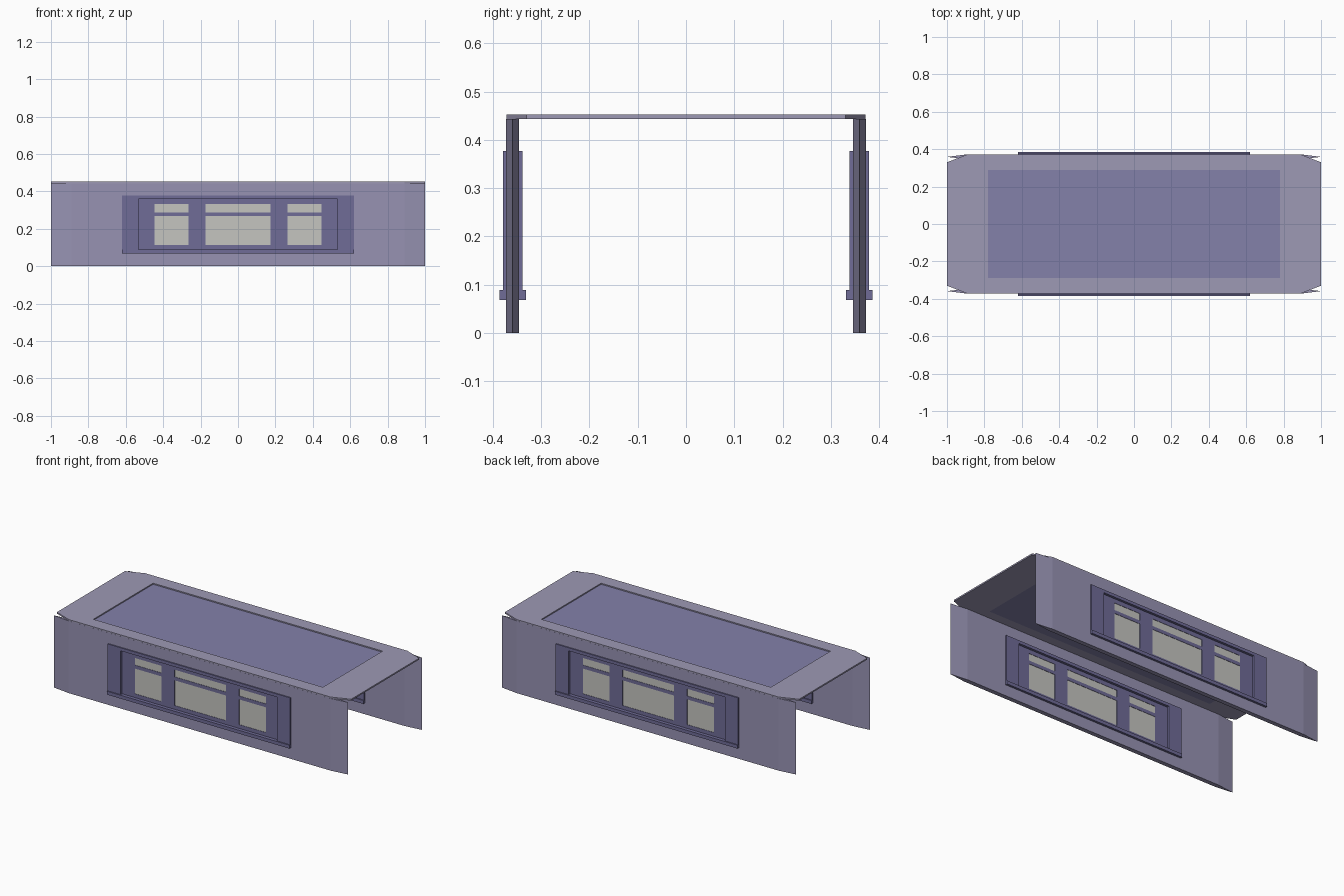
import bpy, bmesh

if "Cube" in bpy.data.objects:
    bpy.data.objects.remove(bpy.data.objects["Cube"])

WALL_Y = -0.359      # centre plane of the front wall


def material(name, rgb):
    m = bpy.data.materials.new(name)
    m.diffuse_color = (*rgb, 1)
    m.use_nodes = True
    m.node_tree.nodes["Principled BSDF"].inputs["Base Color"].default_value = m.diffuse_color
    return m


WALL = material("wall_paint", (0.31, 0.29, 0.45))
ROOF = material("roof_paint", (0.34, 0.32, 0.46))
TRIM = material("trim_paint", (0.16, 0.15, 0.31))
PANEL = material("panel_paint", (0.23, 0.22, 0.40))
GLASS = material("pane_grey", (0.56, 0.56, 0.53))


def finish(name, bm, mat, mirror=True):
    bmesh.ops.remove_doubles(bm, verts=bm.verts, dist=1e-5)
    bmesh.ops.dissolve_degenerate(bm, edges=bm.edges, dist=1e-5)
    bmesh.ops.recalc_face_normals(bm, faces=bm.faces)
    me = bpy.data.meshes.new(name)
    bm.to_mesh(me)
    bm.free()
    me.materials.append(mat)
    ob = bpy.data.objects.new(name, me)
    bpy.context.collection.objects.link(ob)
    if mirror:
        mod = ob.modifiers.new("other_side", 'MIRROR')
        mod.use_axis = (False, True, False)
    return ob


def thicken(bm, vec):
    """Extrude all faces along vec, keeping the first layer as the other side."""
    faces = bm.faces[:]
    ext = bmesh.ops.extrude_face_region(bm, geom=faces, use_keep_orig=True)
    verts = [v for v in ext['geom'] if isinstance(v, bmesh.types.BMVert)]
    bmesh.ops.translate(bm, verts=verts, vec=vec)


def plate(name, xs, zs, holes, half, mat, wedge=False):
    """Upright plate on a grid of cuts; cells listed in holes stay open."""
    bm = bmesh.new()
    grid = [[bm.verts.new((x, WALL_Y - half, z)) for z in zs] for x in xs]
    for i in range(len(xs) - 1):
        for j in range(len(zs) - 1):
            if (i, j) not in holes:
                bm.faces.new((grid[i][j], grid[i + 1][j],
                              grid[i + 1][j + 1], grid[i][j + 1]))
    for v in [v for v in bm.verts if not v.link_faces]:
        bm.verts.remove(v)
    thicken(bm, (0, 2 * half, 0))
    if wedge:      # pinch both ends to an edge
        for v in bm.verts:
            if abs(v.co.x) > 0.99:
                v.co.y = WALL_Y
    return finish(name, bm, mat)


def mirrored(values):
    return [-v for v in reversed(values)] + list(values)


# Side walls with knife-edge ends and a window opening
plate("side_wall", mirrored([0.62, 0.89, 1.0]), [0, 0.068, 0.377, 0.443],
      {(2, 1)}, 0.0135, WALL, wedge=True)

# Window casing: two jambs and a head, standing on the sill
plate("window_casing", mirrored([0.532, 0.62]), [0.089, 0.358, 0.377],
      {(1, 0)}, 0.0205, TRIM)
plate("window_sill", mirrored([0.62]), [0.068, 0.089], set(), 0.027, TRIM)

# Recessed sash with three bays, each split by a transom bar
bays = mirrored([0.175, 0.264, 0.446])
plate("window_sash", mirrored([0.175, 0.264, 0.446, 0.532]),
      [0.089, 0.112, 0.267, 0.288, 0.332, 0.358],
      {(i, j) for i in (1, 3, 5) for j in (1, 3)}, 0.006, TRIM)
for label, k in (("left", 0), ("middle", 2), ("right", 4)):
    for part, z in (("lower", [0.112, 0.267]), ("upper", [0.288, 0.332])):
        plate(f"{label}_{part}_pane", bays[k:k + 2], z, set(), 0.004, GLASS)

# Roof rim: octagon with a rectangular opening
bm = bmesh.new()
outer = [(0.89, -0.372), (1, -0.33), (1, 0.33), (0.89, 0.372),
         (-0.89, 0.372), (-1, 0.33), (-1, -0.33), (-0.89, -0.372)]
inner = [(0.78, -0.29), (0.78, 0.29), (-0.78, 0.29), (-0.78, -0.29)]
o = [bm.verts.new((x, y, 0.443)) for x, y in outer]
n = [bm.verts.new((x, y, 0.443)) for x, y in inner]
for i in range(4):
    a, b, c = o[2 * i], o[2 * i + 1], o[(2 * i + 2) % 8]
    bm.faces.new((a, b, n[i]))
    bm.faces.new((b, c, n[(i + 1) % 4], n[i]))
thicken(bm, (0, 0, 0.009))
finish("roof_rim", bm, ROOF, mirror=False)

# Recessed roof panel
bm = bmesh.new()
bm.faces.new([bm.verts.new((x, y, 0.443)) for x, y in inner])
thicken(bm, (0, 0, 0.002))
finish("roof_panel", bm, PANEL, mirror=False)
